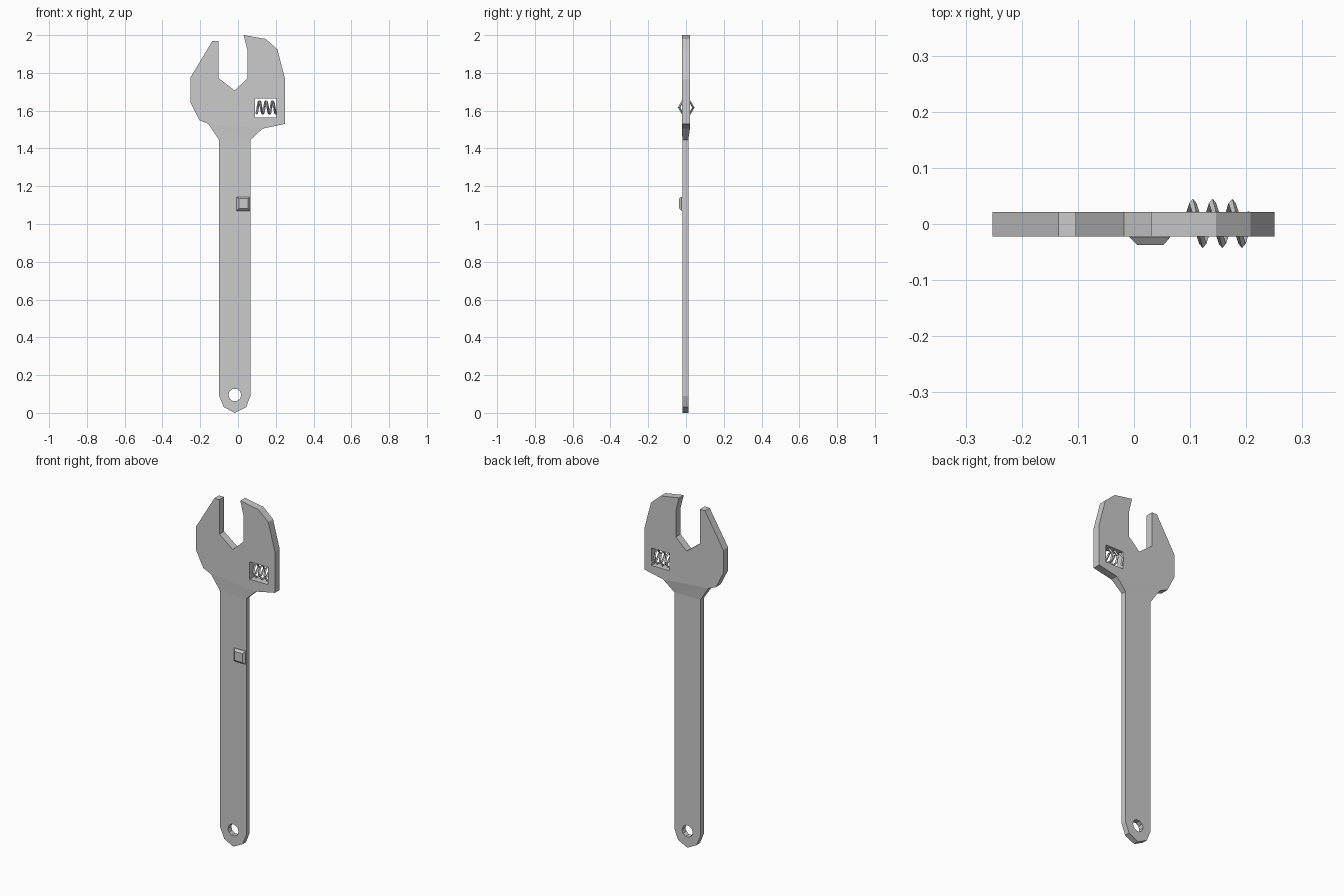
import bpy, bmesh, math
from mathutils import Vector

if "Cube" in bpy.data.objects:
    bpy.data.objects.remove(bpy.data.objects["Cube"])


def finish(name, bm):
    bmesh.ops.recalc_face_normals(bm, faces=bm.faces)
    me = bpy.data.meshes.new(name)
    bm.to_mesh(me)
    bm.free()
    ob = bpy.data.objects.new(name, me)
    bpy.context.collection.objects.link(ob)
    return ob


def loft(name, rings):
    """Closed solid through equal-length rings of points."""
    bm = bmesh.new()
    vs = [[bm.verts.new(p) for p in r] for r in rings]
    n = len(vs[0])
    for a, b in zip(vs, vs[1:]):
        for i in range(n):
            bm.faces.new((a[i], a[(i + 1) % n], b[(i + 1) % n], b[i]))
    bm.faces.new(vs[0])
    bm.faces.new(vs[-1])
    return finish(name, bm)


def rect(x0, x1, z0, z1, y):
    return [(x0, y, z0), (x1, y, z0), (x1, y, z1), (x0, y, z1)]


def cut(ob, cutter):
    cutter.hide_render = True
    mod = ob.modifiers.new("cut", 'BOOLEAN')
    mod.operation = 'DIFFERENCE'
    mod.solver = 'EXACT'
    mod.object = cutter
    bpy.context.view_layer.objects.active = ob
    bpy.ops.object.modifier_apply(modifier=mod.name)
    bpy.data.objects.remove(cutter)


# Wrench body: head outline, sloped neck, thinner handle
head = [(0.13, 1.505), (0.25, 1.53), (0.25, 1.765), (0.208, 1.925), (0.146, 1.98),
        (0.03, 2.0), (0.05, 1.92), (0.05, 1.77), (-0.018, 1.707), (-0.103, 1.772),
        (-0.103, 1.97), (-0.135, 1.97), (-0.252, 1.775), (-0.252, 1.643),
        (-0.205, 1.55), (-0.157, 1.53)]
handle = [(-0.1, 1.445), (-0.1, 0.09), (-0.075, 0.03), (-0.017, 0.0),
          (0.043, 0.03), (0.066, 0.09), (0.066, 1.445)]
bm = bmesh.new()
sides = []
for y_head, y_handle in ((-0.022, -0.019), (0.021, 0.012)):
    h = [bm.verts.new((x, y_head, z)) for x, z in head]
    g = [bm.verts.new((x, y_handle, z)) for x, z in handle]
    bm.faces.new(h)
    bm.faces.new(g)
    bm.faces.new((h[-1], g[0], g[-1], h[0]))
    sides.append(h + g)
front, back = sides
for i in range(len(front)):
    j = (i + 1) % len(front)
    bm.faces.new((front[i], front[j], back[j], back[i]))
bmesh.ops.recalc_face_normals(bm, faces=bm.faces)
bmesh.ops.triangulate(bm, faces=bm.faces)
body = finish("wrench_body", bm)

# Hanging hole and worm window
circle = [(-0.017 + 0.034 * math.cos(math.tau * i / 10),
           0.095 + 0.034 * math.sin(math.tau * i / 10)) for i in range(10)]
cut(body, loft("hole_cutter", [[(x, y, z) for x, z in circle] for y in (-0.1, 0.1)]))
cut(body, loft("window_cutter", [rect(0.09, 0.205, 1.565, 1.665, y) for y in (-0.1, 0.1)]))

# Worm screw: six-sided open helix with a diamond section
rings = []
for i in range(-1, 18):
    a = math.radians(60 * i)
    c = Vector((0.105 + 0.035 * i / 6, 0.001, 1.617))
    out = Vector((0, math.cos(a), math.sin(a)))
    ax = Vector((1, 0, 0))
    rings.append([c + out * 0.044, c + out * 0.036 + ax * 0.0065,
                  c + out * 0.032, c + out * 0.036 - ax * 0.0065])
loft("worm_screw", rings)

# Raised button on the handle front
loft("handle_button", [rect(-0.008, 0.064, 1.07, 1.144, -0.015),
                       rect(-0.008, 0.064, 1.07, 1.144, -0.024),
                       rect(0.005, 0.053, 1.082, 1.134, -0.037)])
